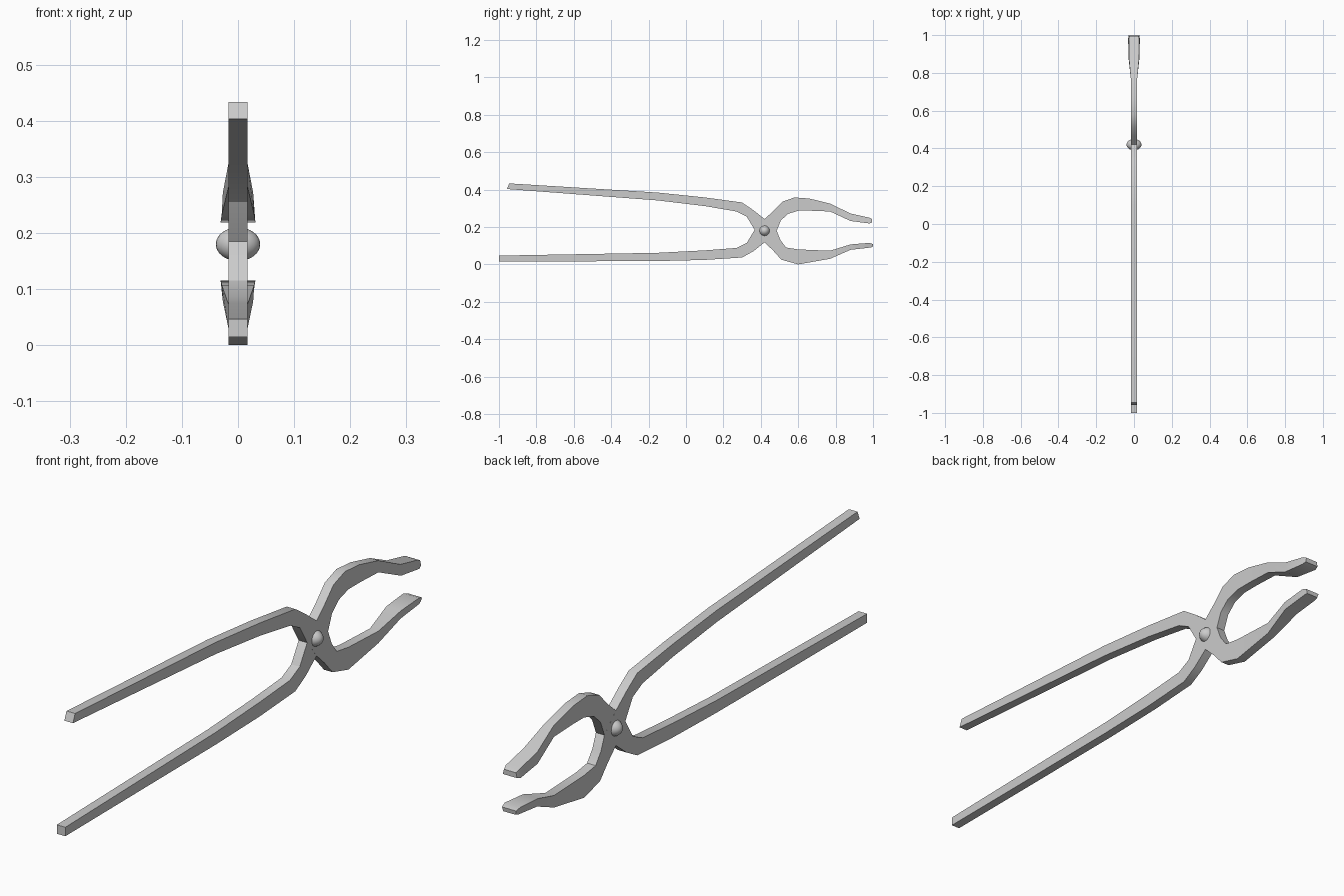
import bpy, bmesh
from math import radians

if "Cube" in bpy.data.objects:
    bpy.data.objects.remove(bpy.data.objects["Cube"])

W = 0.017  # half thickness of the bar


def finish(bm, name, angle=30):
    bmesh.ops.recalc_face_normals(bm, faces=bm.faces)
    me = bpy.data.meshes.new(name)
    bm.to_mesh(me)
    bm.free()
    ob = bpy.data.objects.new(name, me)
    bpy.context.collection.objects.link(ob)
    bpy.ops.object.select_all(action='DESELECT')
    ob.select_set(True)
    bpy.context.view_layer.objects.active = ob
    bpy.ops.object.shade_smooth_by_angle(angle=radians(angle))
    return ob


def arm(name, top, bottom, flare_top, flare_bottom, scale=1.0):
    """Bar lofted through four-point sections; the last sections flare in x."""
    bm = bmesh.new()
    n = len(top)
    rings = []
    for i, (t, b) in enumerate(zip(top, bottom)):
        k = i - (n - len(flare_top))
        wt = flare_top[k] if k >= 0 else W * scale
        wb = flare_bottom[k] if k >= 0 else W * scale
        rings.append([bm.verts.new(p) for p in (
            (-wt, *t), (wt, *t), (wb, *b), (-wb, *b))])
    for r, s in zip(rings, rings[1:]):
        for j in range(4):
            k = (j + 1) % 4
            bm.faces.new((r[j], r[k], s[k], s[j]))
    bm.faces.new(rings[0])
    bm.faces.new(rings[-1])
    return finish(bm, name)


inner = (0.029, 0.031, 0.028)
outer = (0.027, 0.027, 0.024)

# Upper handle running through the pivot into the lower jaw
arm("upper_handle_lower_jaw",
    [(-.945, .433), (-.15, .384), (.10, .358), (.30, .331), (.36, .29),
     (.42, .243), (.485, .18), (.505, .13), (.535, .09), (.60, .08),
     (.77, .073), (.88, .107), (.98, .115), (1.0, .108)],
    [(-.957, .403), (-.15, .342), (.10, .312), (.27, .283), (.325, .255),
     (.367, .185), (.42, .118), (.465, .075), (.51, .025), (.60, 0),
     (.77, .03), (.88, .078), (.985, .09), (.998, .093)],
    inner, outer)

# Lower handle running through the pivot into the upper jaw
arm("lower_handle_upper_jaw",
    [(-1, .047), (-.15, .062), (.10, .075), (.27, .088), (.325, .115),
     (.367, .185), (.42, .243), (.465, .283), (.515, .335), (.58, .358),
     (.66, .352), (.77, .325), (.88, .272), (.98, .25), (.995, .242)],
    [(-1, .015), (-.15, .018), (.10, .024), (.30, .037), (.36, .07),
     (.42, .118), (.485, .18), (.507, .235), (.545, .27), (.60, .287),
     (.67, .287), (.77, .283), (.88, .232), (.98, .219), (.995, .224)],
    outer, inner, 0.99)

# Rivet: a domed pin poking out on both sides
bm = bmesh.new()
bmesh.ops.create_uvsphere(bm, u_segments=24, v_segments=16, radius=0.03)
for v in bm.verts:
    v.co.x *= 1.32
    v.co.y += 0.42
    v.co.z += 0.18
finish(bm, "pivot_rivet", 60)
